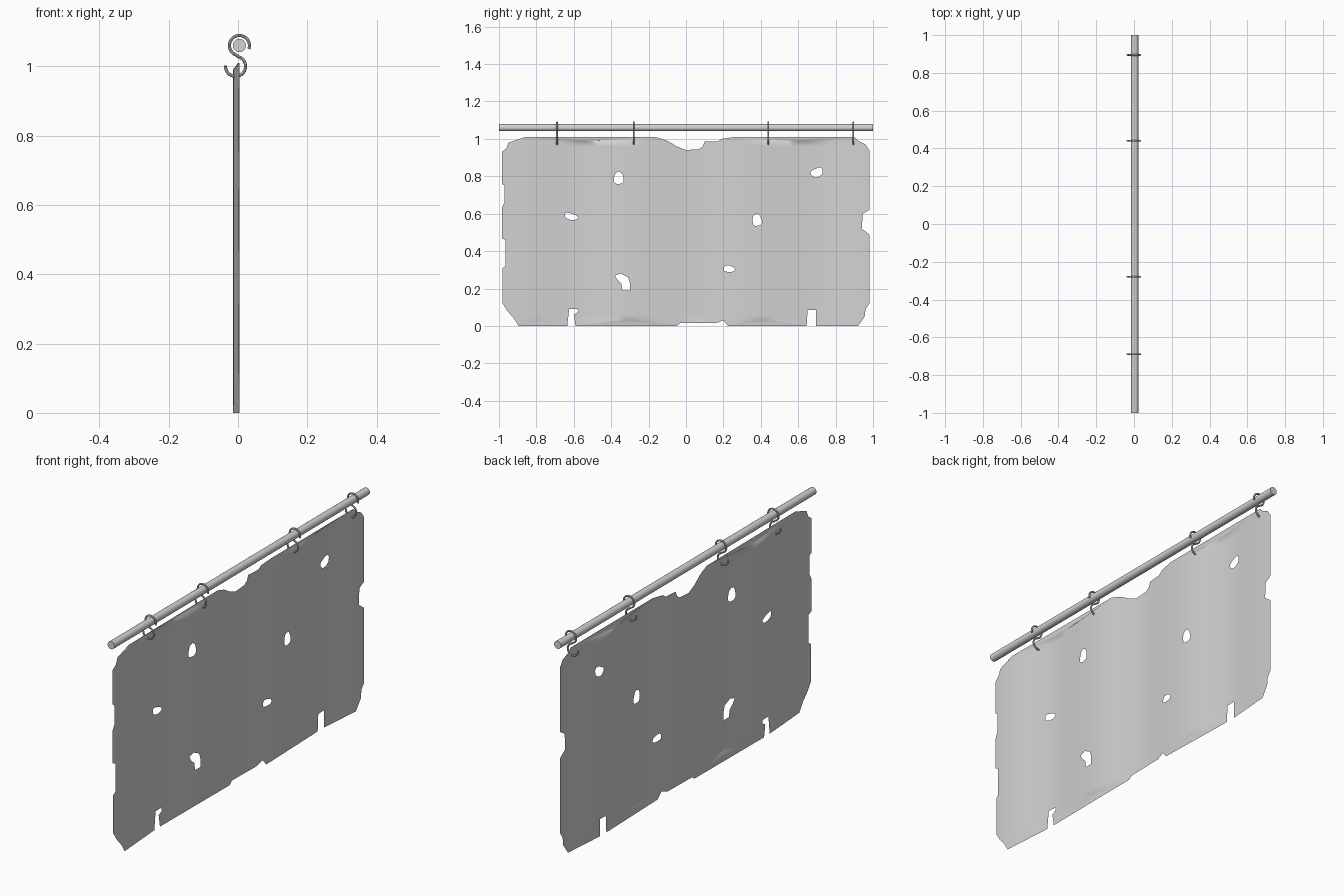
import bpy
import bmesh
import math
from math import sin, cos, pi, radians
from mathutils import Vector
from mathutils.geometry import delaunay_2d_cdt

default_cube = bpy.data.objects.get("Cube")
if default_cube:
    bpy.data.objects.remove(default_cube, do_unlink=True)


def make_material(name, value):
    material = bpy.data.materials.new(name)
    colour = (value, value, value, 1.0)
    material.diffuse_color = colour
    material.use_nodes = True
    shader = next(n for n in material.node_tree.nodes if n.type == "BSDF_PRINCIPLED")
    shader.inputs["Base Color"].default_value = colour
    return material


def activate(obj):
    bpy.ops.object.select_all(action="DESELECT")
    obj.select_set(True)
    bpy.context.view_layer.objects.active = obj


def add_object(name, data, material):
    obj = bpy.data.objects.new(name, data)
    bpy.context.collection.objects.link(obj)
    data.materials.append(material)
    return obj


grey = make_material("pale grey", 0.65)

ROD_X, ROD_Z, ROD_RADIUS = 0.004, 1.06, 0.019
HOOK_RADIUS, HOOK_WIRE = 0.029, 0.0045
HOOK_POSITIONS = (-0.69, -0.28, 0.44, 0.895)

# Ragged sheet border as (y, z), clockwise from the lower corner
border = [
    (-.895, 0), (-.92, .04), (-.955, .08), (-.98, .12), (-.98, .31),
    (-.965, .32), (-.965, .46), (-.985, .47), (-.985, .63), (-.97, .66),
    (-.97, .75), (-.985, .76), (-.985, .93), (-.96, .95), (-.95, .98),
    (-.89, 1), (-.86, 1.01), (-.16, 1.01), (-.1, .99), (-.05, .96),
    (0, .94), (.07, .945), (.09, .96), (.1, .985), (.17, .985),
    (.19, 1), (.26, 1.01), (.9, 1.01), (.92, .99), (.96, .97),
    (.98, .94), (.98, .62), (.945, .6), (.94, .52), (.98, .49),
    (.98, .12), (.96, .09), (.955, .05), (.92, 0), (.695, 0),
    (.695, .085), (.65, .085), (.645, 0), (.225, 0), (.2, .03),
    (.16, .015), (-.03, .015), (-.05, 0), (-.59, 0), (-.6, .06),
    (-.575, .075), (-.58, .09), (-.625, .09), (-.635, 0),
]

# One long curved tear
tear = [(-.38, .27), (-.35, .28), (-.31, .26), (-.3, .23),
        (-.3, .19), (-.34, .19), (-.345, .225), (-.37, .25)]


def ragged_hole(y, z, half_width, half_height, tilt):
    """Squarish, slightly uneven oval."""
    points = []
    for step in range(12):
        angle = step * pi / 6
        rough = 1 + 0.08 * sin(3 * angle + y * 9)
        u = half_width * rough * math.copysign(abs(cos(angle)) ** 0.8, cos(angle))
        v = half_height * rough * math.copysign(abs(sin(angle)) ** 0.8, sin(angle))
        a = radians(tilt)
        points.append((y + u * cos(a) - v * sin(a), z + u * sin(a) + v * cos(a)))
    return points


holes = [
    tear,
    ragged_hole(-.36, .79, .026, .033, 0),
    ragged_hole(.70, .82, .033, .023, 25),
    ragged_hole(-.615, .585, .036, .017, -15),
    ragged_hole(.38, .565, .025, .032, 10),
    ragged_hole(.23, .305, .03, .017, -5),
]
loops = [border] + holes


def inside_sheet(y, z):
    """Even-odd test over the border and all holes."""
    inside = False
    for loop in loops:
        for (y0, z0), (y1, z1) in zip(loop, loop[1:] + loop[:1]):
            if (z0 > z) != (z1 > z) and y < y0 + (z - z0) * (y1 - y0) / (z1 - z0):
                inside = not inside
    return inside


def wave(y):
    return -0.005 + 0.01 * sin(10 * (y - 0.2))


# Hanging sheet: triangulated flat, then bent into gentle vertical folds
points, edges = [], []
for loop in loops:
    start, count = len(points), len(loop)
    points += [Vector(p) for p in loop]
    edges += [(start + i, start + (i + 1) % count) for i in range(count)]
for column in range(-32, 33):
    for row in range(1, 34):
        spot = (column * 0.03, row * 0.03)
        if inside_sheet(*spot):
            points.append(Vector(spot))

flat_points, _, triangles, *_ = delaunay_2d_cdt(points, edges, [], 0, 1e-5)
bm = bmesh.new()
verts = [bm.verts.new((wave(p.x), p.x, p.y)) for p in flat_points]
for triangle in triangles:
    centre = sum((flat_points[i] for i in triangle), Vector((0, 0))) / len(triangle)
    if inside_sheet(centre.x, centre.y):
        bm.faces.new([verts[i] for i in triangle])
bmesh.ops.delete(bm, geom=[v for v in bm.verts if not v.link_faces], context="VERTS")
bmesh.ops.recalc_face_normals(bm, faces=bm.faces)
for face in bm.faces:
    face.smooth = True
sheet_mesh = bpy.data.meshes.new("hanging_sheet")
bm.to_mesh(sheet_mesh)
bm.free()
add_object("hanging_sheet", sheet_mesh, grey)

# Rod
bpy.ops.mesh.primitive_cylinder_add(vertices=24, radius=ROD_RADIUS, depth=2,
                                    location=(ROD_X, 0, ROD_Z),
                                    rotation=(pi / 2, 0, 0))
rod = bpy.context.object
rod.name = "rod"
rod.data.materials.append(grey)
bpy.ops.object.shade_smooth_by_angle()


def arc(x, z, start, end, steps):
    for i in range(steps + 1):
        a = radians(start + (end - start) * i / steps)
        yield (x + HOOK_RADIUS * cos(a), 0, z + HOOK_RADIUS * sin(a), 1)


# S-shaped hooks: upper loop over the rod, lower loop through the sheet
upper = list(arc(ROD_X, ROD_Z, -20, 255, 20))
lower = list(arc(ROD_X - 0.011, ROD_Z - 0.06, 75, -185, 18))
for number, y in enumerate(HOOK_POSITIONS, 1):
    curve = bpy.data.curves.new("hook", "CURVE")
    curve.dimensions = "3D"
    curve.bevel_depth = HOOK_WIRE
    curve.bevel_resolution = 2
    curve.use_fill_caps = True
    spline = curve.splines.new("POLY")
    path = upper + lower
    spline.points.add(len(path) - 1)
    for point, position in zip(spline.points, path):
        point.co = position
    hook = add_object(f"hook_{number}", curve, grey)
    hook.location.y = y
    activate(hook)
    bpy.ops.object.convert(target="MESH")
    bpy.ops.object.shade_smooth_by_angle()
